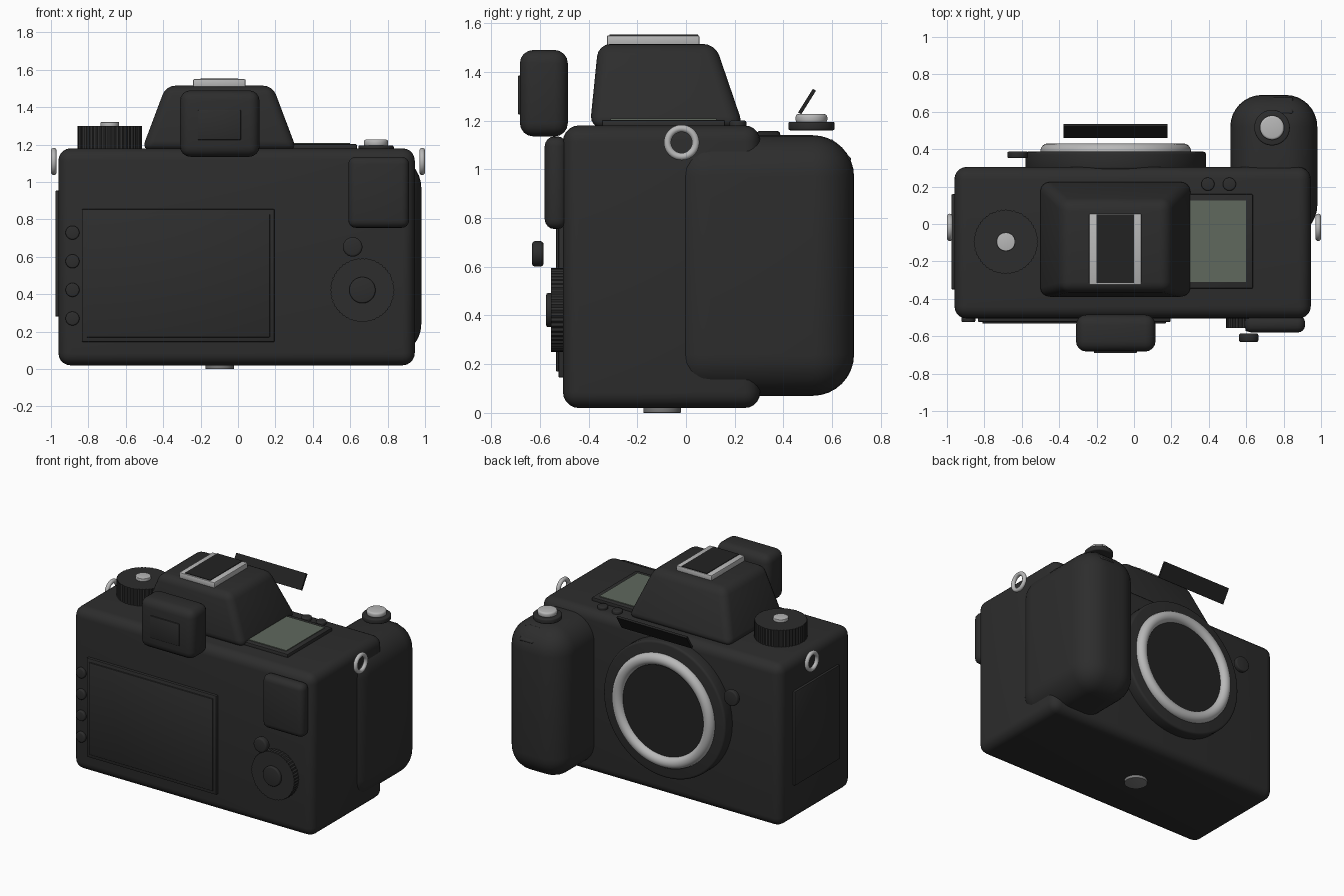
import bpy, bmesh, math
from mathutils import Matrix, Vector

if "Cube" in bpy.data.objects:
    bpy.data.objects.remove(bpy.data.objects["Cube"])


def material(name, rgb):
    m = bpy.data.materials.new(name)
    m.diffuse_color = (*rgb, 1)
    m.use_nodes = True
    m.node_tree.nodes["Principled BSDF"].inputs["Base Color"].default_value = m.diffuse_color
    return m


BLACK = material("matte black", (0.026, 0.026, 0.026))
DARK = material("deep black", (0.016, 0.016, 0.016))
SILVER = material("silver", (0.48, 0.48, 0.48))
STEEL = material("socket steel", (0.2, 0.2, 0.2))
GLASS = material("display green", (0.115, 0.14, 0.11))


def finish(name, bm, mat, smooth=True):
    bmesh.ops.recalc_face_normals(bm, faces=bm.faces[:])
    mesh = bpy.data.meshes.new(name)
    bm.to_mesh(mesh)
    bm.free()
    mesh.materials.append(mat)
    if smooth:
        mesh.shade_smooth()
        mesh.set_sharp_from_angle(angle=math.radians(35))
    ob = bpy.data.objects.new(name, mesh)
    bpy.context.collection.objects.link(ob)
    return ob


def box(name, x, y, z, mat=BLACK, bevel=0.0, segs=4, top=None):
    """Box from min/max ranges; top = (x range, y range) tapers the upper face."""
    bm = bmesh.new()
    bmesh.ops.create_cube(bm, size=1)
    for v in bm.verts:
        i, j, k = (int(c > 0) for c in v.co)
        tx, ty = top if (top and k) else (x, y)
        v.co = (tx[i], ty[j], z[k])
    if bevel:
        bmesh.ops.bevel(bm, geom=bm.edges[:], offset=bevel, segments=segs,
                        profile=0.5, affect='EDGES', clamp_overlap=True)
    return finish(name, bm, mat)


def disc(name, centre, r, lo, hi, axis='Z', mat=BLACK, bevel=0.008, segs=48, knurl=0.0):
    """Cylinder from lo to hi along Y or Z; centre gives the other two coordinates."""
    bm = bmesh.new()
    bmesh.ops.create_cone(bm, cap_ends=True, segments=segs, radius1=r, radius2=r, depth=hi - lo)
    if knurl:
        for v in bm.verts:
            if round(math.atan2(v.co.y, v.co.x) / (2 * math.pi / segs)) % 2:
                v.co.x *= 1 - knurl
                v.co.y *= 1 - knurl
    elif bevel:
        rims = [e for e in bm.edges if abs(e.verts[0].co.z - e.verts[1].co.z) < 1e-5]
        bmesh.ops.bevel(bm, geom=rims, offset=bevel, segments=3, profile=0.5, affect='EDGES')
    mid = (lo + hi) / 2
    if axis == 'Y':
        mat4 = Matrix.Translation((centre[0], mid, centre[1])) @ Matrix.Rotation(math.pi / 2, 4, 'X')
    else:
        mat4 = Matrix.Translation((centre[0], centre[1], mid))
    bmesh.ops.transform(bm, matrix=mat4, verts=bm.verts[:])
    return finish(name, bm, mat, smooth=not knurl)


def ring(name, loc, rot, major, minor, mat=SILVER, segs=64):
    bpy.ops.mesh.primitive_torus_add(location=loc, rotation=rot, major_radius=major,
                                     minor_radius=minor, major_segments=segs, minor_segments=16)
    ob = bpy.context.object
    ob.name = name
    ob.data.materials.append(mat)
    ob.data.shade_smooth()


# Main shell and hand grip
box("body", (-0.96, 0.945), (-0.505, 0.305), (0.02, 1.18), bevel=0.065, segs=5)
box("hand_grip", (0.515, 0.98), (-0.07, 0.69), (0.07, 1.14), bevel=0.17, segs=8)

# Viewfinder hump, accessory shoe and eyepiece
box("viewfinder_hump", (-0.515, 0.315), (-0.395, 0.238), (1.17, 1.515), bevel=0.05,
    top=((-0.385, 0.185), (-0.36, 0.12)))
box("shoe_base", (-0.24, 0.04), (-0.325, 0.055), (1.505, 1.55), SILVER, 0.006, 2)
box("shoe_channel", (-0.2, 0.0), (-0.315, 0.05), (1.546, 1.554), DARK)
box("eyepiece", (-0.31, 0.115), (-0.682, -0.485), (1.135, 1.49), bevel=0.055)
box("eyepiece_window", (-0.215, 0.015), (-0.69, -0.67), (1.225, 1.385), bevel=0.004, segs=2)

# Tilted flap above the lens mount
flap = box("front_flap", (-0.278, 0.278), (-0.0075, 0.0075), (-0.057, 0.057), DARK)
flap.location = (-0.1, 0.497, 1.278)
flap.rotation_euler.x = math.radians(-32)

# Mode dial
disc("mode_dial", (-0.685, -0.095), 0.173, 1.17, 1.3, segs=96, knurl=0.03)
disc("mode_dial_cap", (-0.685, -0.095), 0.05, 1.29, 1.32, mat=SILVER, bevel=0.004)

# Top display and buttons
box("display_frame", (0.1, 0.635), (-0.345, 0.16), (1.17, 1.203), bevel=0.006, segs=2)
box("display_glass", (0.13, 0.6), (-0.31, 0.125), (1.2, 1.208), GLASS)
for i, x in enumerate((0.395, 0.51)):
    disc(f"top_button_{i + 1}", (x, 0.213), 0.035, 1.16, 1.2)

# Shutter release and grip insert
disc("shutter_base", (0.738, 0.515), 0.095, 1.16, 1.195)
disc("shutter_button", (0.738, 0.515), 0.065, 1.19, 1.227, mat=SILVER, bevel=0.012)
insert = box("grip_insert", (-0.055, 0.055), (-0.06, 0.06), (-0.02, 0.02), bevel=0.01, segs=3)
insert.location = (0.795, 0.625, 1.07)
insert.rotation_euler.x = math.radians(-45)

# Lens mount
MX, MZ = -0.098, 0.675
disc("lens_mount", (MX, MZ), 0.483, 0.29, 0.387, 'Y', segs=96, bevel=0.015)
ring("mount_ring", (MX, 0.39, MZ), (math.pi / 2, 0, 0), 0.362, 0.041, segs=96)
disc("mount_opening", (MX, MZ), 0.335, 0.37, 0.394, 'Y', DARK, bevel=0, segs=64)
disc("lens_release", (-0.622, 0.9), 0.055, 0.352, 0.387, 'Y')

# Strap lugs on both sides
for side, x in (("left", -0.985), ("right", 0.985)):
    ring(f"{side}_strap_lug", (x, -0.018, 1.11), (0, math.pi / 2, 0), 0.058, 0.015, segs=40)

# Side door and tripod socket
box("side_door", (-0.977, -0.94), (-0.35, 0.16), (0.28, 0.955), bevel=0.008, segs=2)
disc("tripod_socket", (-0.098, -0.098), 0.077, 0.0, 0.04, mat=STEEL, bevel=0.003)

# Rear screen and its column of buttons
box("screen_frame", (-0.835, 0.195), (-0.524, -0.49), (0.145, 0.855), bevel=0.006, segs=2)
box("screen_panel", (-0.81, 0.17), (-0.533, -0.51), (0.17, 0.83), bevel=0.003, segs=2)
for i in range(4):
    disc(f"rear_button_{i + 1}", (-0.885, 0.27 + 0.153 * i), 0.037, -0.525, -0.49, 'Y')

# Thumb rest and rear controls
box("thumb_rest", (0.59, 0.915), (-0.58, -0.488), (0.755, 1.135), bevel=0.04)
disc("rear_control_button", (0.613, 0.653), 0.052, -0.632, -0.585, 'Y', bevel=0.012)
disc("rear_dial", (0.665, 0.422), 0.172, -0.555, -0.49, 'Y', segs=96, knurl=0.03)
disc("rear_dial_centre", (0.665, 0.422), 0.07, -0.574, -0.54, 'Y')
